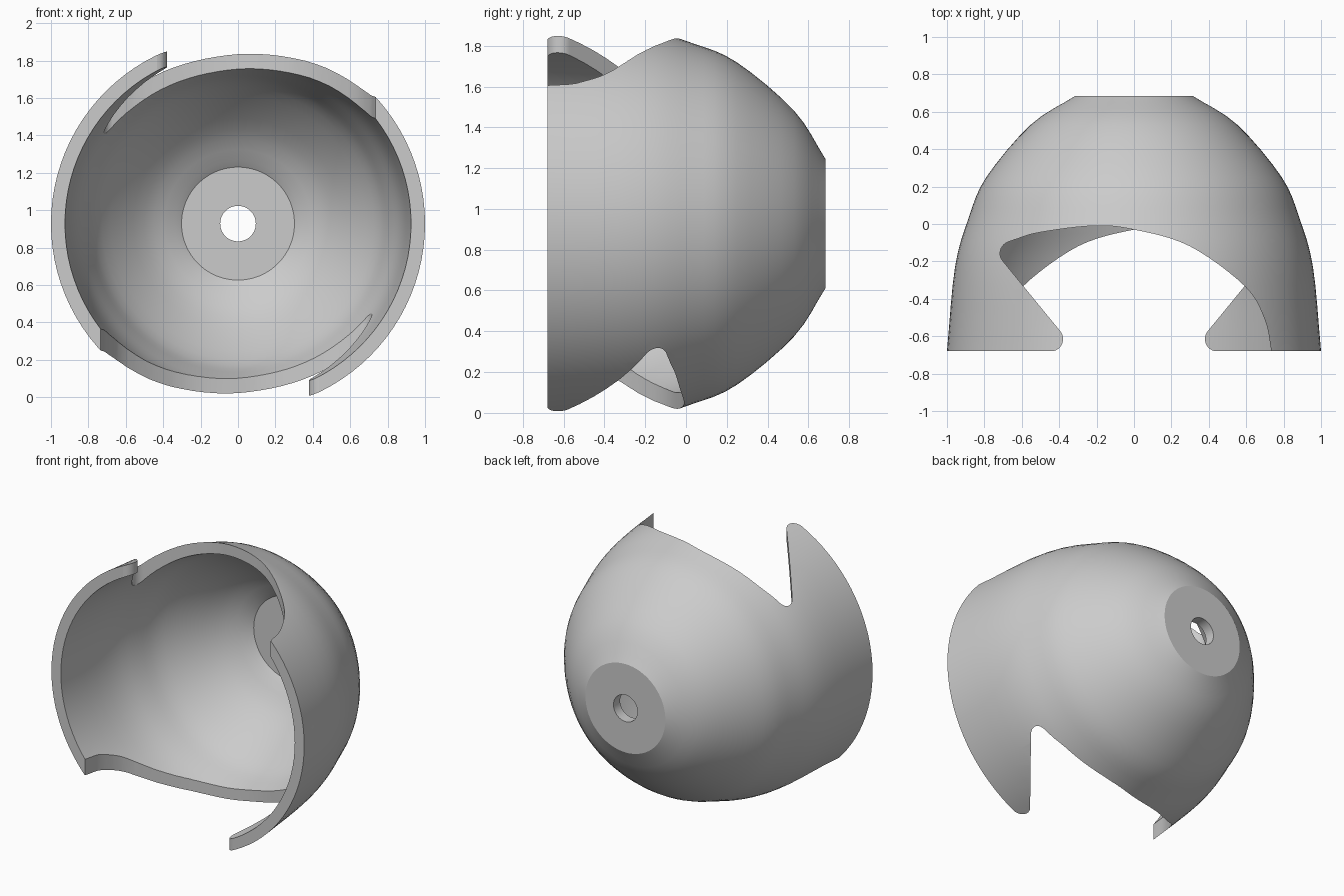
import bpy, bmesh, math
from mathutils import Vector, Matrix

cube = bpy.data.objects.get("Cube")
if cube:
    bpy.data.objects.remove(cube)

AXIS_Z = 0.928      # height of the revolve axis
WALL = 0.075
HOLE = 0.095
BACK = 0.684
FRONT = -0.68


def spline(points, steps):
    """Smooth curve through a few 2D points."""
    p = [Vector(q) for q in points]
    p = [2 * p[0] - p[1]] + p + [2 * p[-1] - p[-2]]
    out = []
    for a, b, c, d in zip(p, p[1:], p[2:], p[3:]):
        for i in range(steps):
            t = i / steps
            out.append(0.5 * (2 * b + (c - a) * t + (2 * a - 5 * b + 4 * c - d) * t * t
                              + (3 * b - a - 3 * c + d) * t ** 3))
    return out + [p[-2]]


def arc(cx, cy, r, start, end, n=10):
    angles = [math.radians(start + (end - start) * i / n) for i in range(n + 1)]
    return [Vector((cx + r * math.cos(a), cy + r * math.sin(a))) for a in angles]


def to_object(bm, name):
    bmesh.ops.recalc_face_normals(bm, faces=bm.faces)
    mesh = bpy.data.meshes.new(name)
    bm.to_mesh(mesh)
    bm.free()
    obj = bpy.data.objects.new(name, mesh)
    bpy.context.collection.objects.link(obj)
    return obj


# Wall profile as (radius, y): outer curve, then an inward offset of it
outer = spline([(1, FRONT), (0.957, -0.23), (0.885, 0.03), (0.79, 0.25),
                (0.553, 0.53), (0.316, BACK)], 4)
inner = []
for i, p in enumerate(outer):
    t = (outer[min(i + 1, len(outer) - 1)] - outer[max(i - 1, 0)]).normalized()
    inner.append(p - WALL * Vector((t.y, -t.x)))
inner[0].y = FRONT
floor_y = BACK - WALL
inner = [p for p in inner if p.y < floor_y - 0.02] + [Vector((0.302, floor_y))]
profile = outer + [Vector((HOLE, BACK)), Vector((HOLE, floor_y))] + inner[::-1]

# Hollow domed shell, revolved about the y direction
bm = bmesh.new()
verts = [bm.verts.new((p.x, p.y, AXIS_Z)) for p in profile]
edges = [bm.edges.new((verts[i - 1], v)) for i, v in enumerate(verts)]
bmesh.ops.spin(bm, geom=verts + edges, cent=(0, 0, AXIS_Z), axis=(0, 1, 0),
               angle=math.tau, steps=96, use_merge=False)
bmesh.ops.remove_doubles(bm, verts=bm.verts, dist=1e-4)
shell = to_object(bm, "domed_shell")

# Hooked notch outline in plan: rounded tip, rounded valley, sweeping edge
notch = [Vector((-0.45, -0.9))]
notch += arc(-0.445, -0.615, 0.066, -80, 41)
notch += arc(-0.651, -0.157, 0.065, 221, 112)
notch += spline([(-0.64, -0.084), (-0.505, -0.045), (-0.217, -0.01), (0, -0.03),
                 (0.297, -0.118), (0.59, -0.33), (0.698, -0.508), (0.735, FRONT)], 6)
notch.append(Vector((0.735, -0.9)))

# Matching notches above and below, half a turn apart
for name, turn in (("upper_notch_cutter", 0), ("lower_notch_cutter", math.pi)):
    bm = bmesh.new()
    face = bm.faces.new([bm.verts.new((p.x, p.y, 0.1)) for p in notch])
    top = bmesh.ops.extrude_face_region(bm, geom=[face])["geom"]
    bmesh.ops.translate(bm, vec=(0, 0, 1.2),
                        verts=[g for g in top if isinstance(g, bmesh.types.BMVert)])
    bm.transform(Matrix.Translation((0, 0, AXIS_Z)) @ Matrix.Rotation(turn, 4, "Y"))
    cutter = to_object(bm, name)
    cutter.hide_render = True
    mod = shell.modifiers.new(name, "BOOLEAN")
    mod.operation = "DIFFERENCE"
    mod.solver = "EXACT"
    mod.object = cutter
    bpy.ops.object.select_all(action="DESELECT")
    bpy.context.view_layer.objects.active = shell
    shell.select_set(True)
    bpy.ops.object.modifier_apply(modifier=name)
    bpy.data.objects.remove(cutter)

# Plain grey finish
grey = bpy.data.materials.new("plain_grey")
grey.use_nodes = True
colour = (0.6, 0.6, 0.6, 1)
grey.diffuse_color = colour
grey.node_tree.nodes["Principled BSDF"].inputs["Base Color"].default_value = colour
shell.data.materials.clear()
shell.data.materials.append(grey)
bpy.ops.object.shade_smooth_by_angle(angle=math.radians(30))
